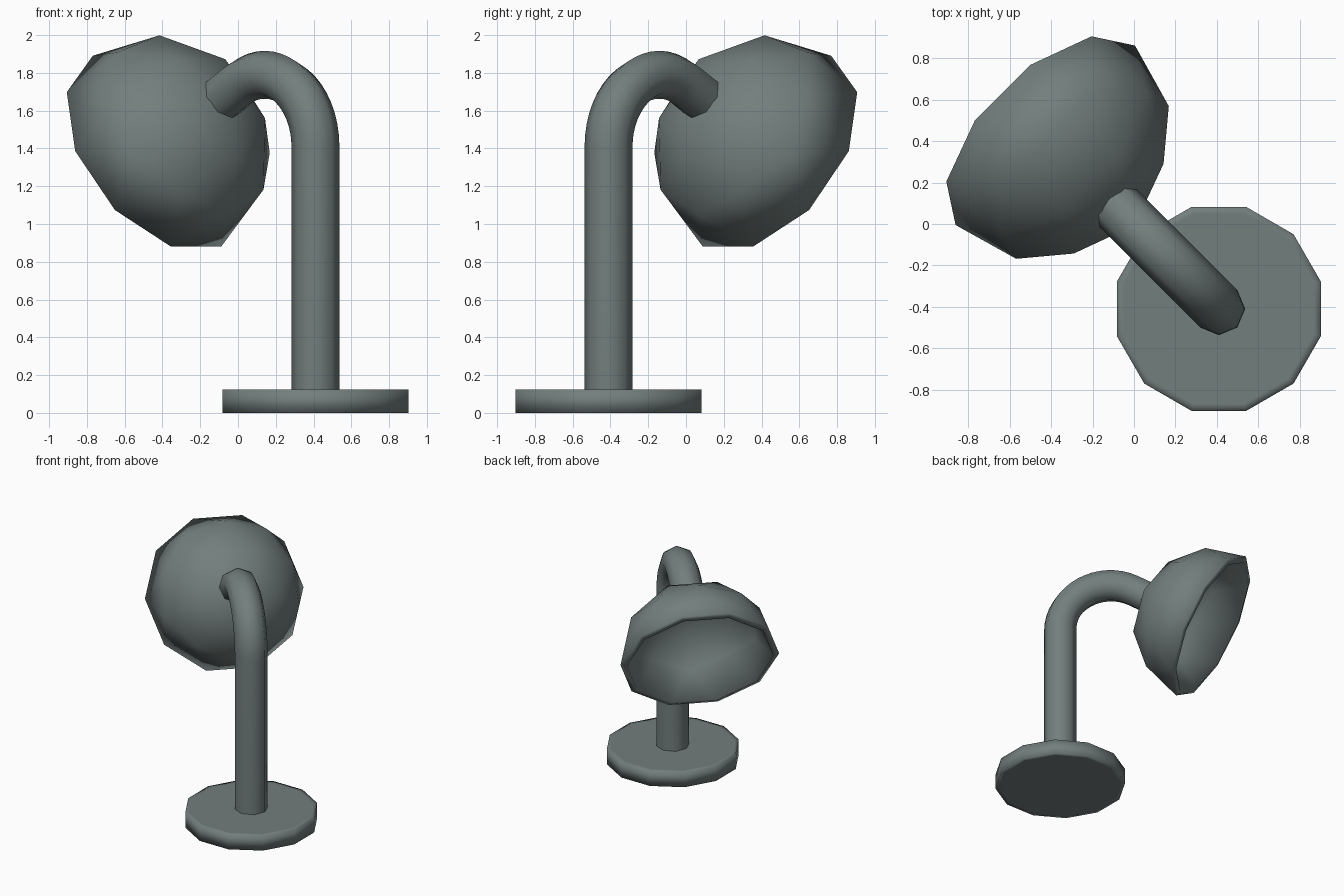
import bpy, bmesh
from math import sin, cos, pi, radians, sqrt
from mathutils import Matrix, Vector

if "Cube" in bpy.data.objects:
    bpy.data.objects.remove(bpy.data.objects["Cube"])

OUT = Vector((-1, 1, 0)) / sqrt(2)   # direction the arm reaches
SIDE = Vector((1, 1, 0)) / sqrt(2)
UP = Vector((0, 0, 1))
POST = Vector((0.41, -0.41, 0))
TILT = radians(30)                   # shade points this far below horizontal

paint = bpy.data.materials.new("dark_green_grey")
paint.diffuse_color = (0.17, 0.21, 0.205, 1)
paint.use_nodes = True
paint.node_tree.nodes["Principled BSDF"].inputs["Base Color"].default_value = paint.diffuse_color


def finish(name, bm, angle):
    bmesh.ops.recalc_face_normals(bm, faces=bm.faces)
    mesh = bpy.data.meshes.new(name)
    bm.to_mesh(mesh)
    bm.free()
    mesh.materials.append(paint)
    ob = bpy.data.objects.new(name, mesh)
    bpy.context.collection.objects.link(ob)
    bpy.ops.object.select_all(action='DESELECT')
    ob.select_set(True)
    bpy.context.view_layer.objects.active = ob
    bpy.ops.object.shade_smooth_by_angle(angle=radians(angle))
    return ob


# Base: twelve-sided disc, caps inset so the smooth shading stays near the edge
bm = bmesh.new()
bmesh.ops.create_cone(bm, cap_ends=True, segments=12, radius1=0.51, radius2=0.51, depth=0.125,
                      matrix=Matrix.Translation(POST + UP * 0.0625) @ Matrix.Rotation(radians(15), 4, 'Z'))
caps = [f for f in bm.faces if len(f.verts) == 12]
bmesh.ops.inset_individual(bm, faces=caps, thickness=0.035)
finish("base", bm, 120)

# Arm: octagonal tube, straight post then a hooked bend
R_BEND, R_TUBE, Z_BEND, STEPS = 0.38, 0.127, 1.41, 16
stations = [(POST + UP * 0.06, 0.0)]
for i in range(STEPS + 1):
    a = (pi / 2 + TILT) * i / STEPS
    stations.append((POST + OUT * R_BEND * (1 - cos(a)) + UP * (Z_BEND + R_BEND * sin(a)), a))
end_dir = OUT * cos(TILT) - UP * sin(TILT)
stations.append((stations[-1][0] + end_dir * 0.135, pi / 2 + TILT))

bm = bmesh.new()
rings = []
for p, a in stations:
    n = OUT * cos(a) - UP * sin(a)
    rings.append([bm.verts.new(p + R_TUBE * (n * cos(k * pi / 4) + SIDE * sin(k * pi / 4)))
                  for k in range(8)])
for r, q in zip(rings, rings[1:]):
    for k in range(8):
        bm.faces.new((r[k], r[(k + 1) % 8], q[(k + 1) % 8], q[k]))
bm.faces.new(rings[0])
bm.faces.new(rings[-1])
finish("arm", bm, 50)

# Shade: half of an icosphere, tilted down and given wall thickness
back = -end_dir
down = -(OUT * sin(TILT) + UP * cos(TILT))
cross = back.cross(down)
centre = OUT * 0.606 + UP * 1.386
frame = Matrix((down, cross, back)).transposed().to_4x4()
bm = bmesh.new()
bmesh.ops.create_icosphere(bm, subdivisions=2, radius=0.613)
bmesh.ops.delete(bm, geom=[v for v in bm.verts if v.co.z < -0.01], context='VERTS')
bm.transform(Matrix.Translation(centre) @ frame)
shade = finish("shade", bm, 50)
wall = shade.modifiers.new("wall", 'SOLIDIFY')
wall.thickness = 0.05
wall.offset = -1
